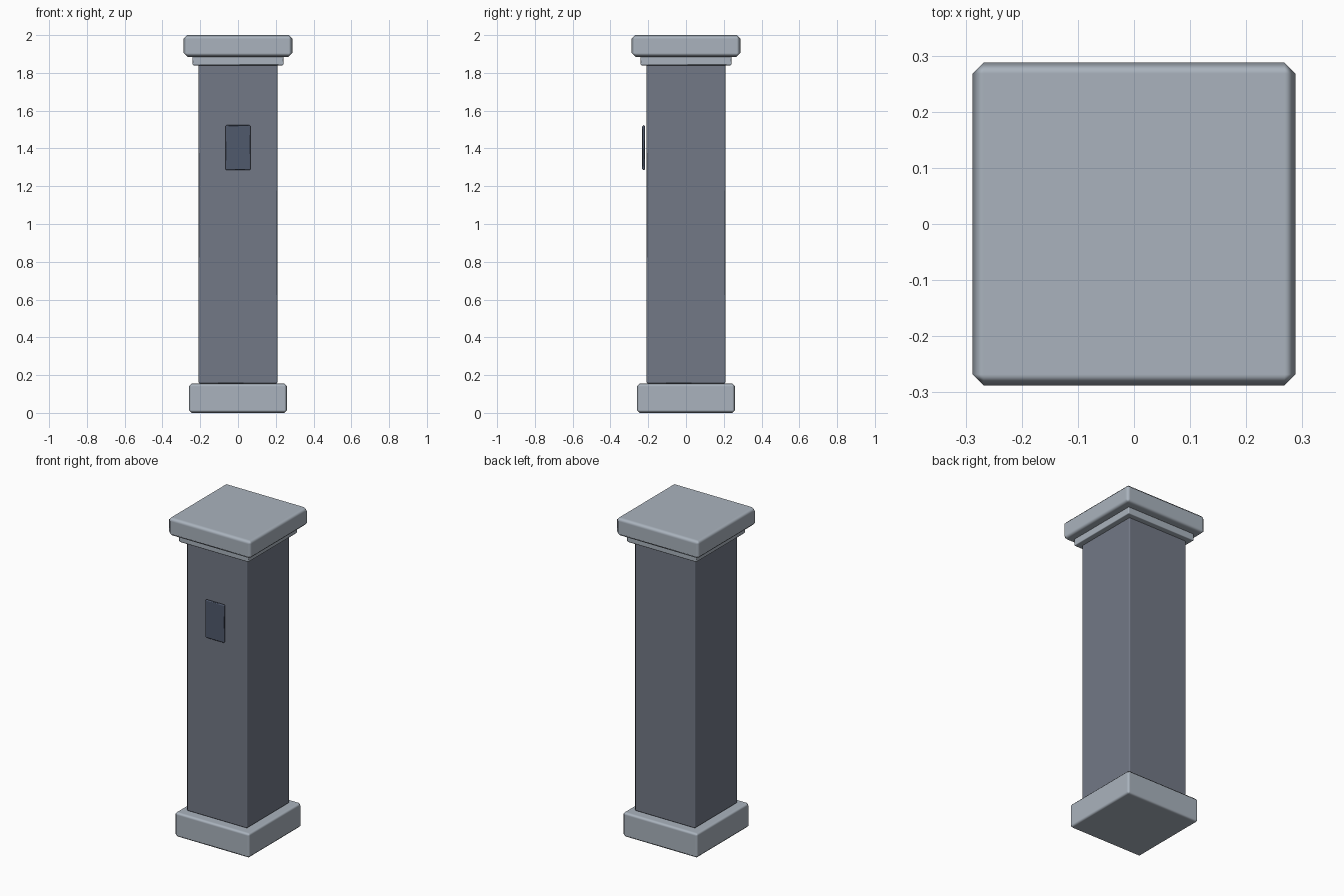
import bpy

if "Cube" in bpy.data.objects:
    bpy.data.objects.remove(bpy.data.objects["Cube"])


def material(name, rgb):
    m = bpy.data.materials.new(name)
    m.diffuse_color = (*rgb, 1)
    m.use_nodes = True
    m.node_tree.nodes["Principled BSDF"].inputs["Base Color"].default_value = m.diffuse_color
    return m


light_stone = material("light_stone", (0.40, 0.45, 0.51))
dark_stone = material("dark_stone", (0.17, 0.19, 0.24))
plate_metal = material("plate_metal", (0.08, 0.10, 0.15))


def block(name, half_x, y0, y1, z0, z1, bevel, mat):
    """Box with a single soft chamfer on every edge."""
    bpy.ops.mesh.primitive_cube_add(size=1, location=(0, (y0 + y1) / 2, (z0 + z1) / 2))
    ob = bpy.context.object
    ob.name = name
    ob.scale = (2 * half_x, y1 - y0, z1 - z0)
    bpy.ops.object.transform_apply(location=False, rotation=False, scale=True)
    ob.data.materials.append(mat)
    bpy.ops.object.shade_smooth()
    mod = ob.modifiers.new("chamfer", "BEVEL")
    mod.width = bevel
    mod.segments = 1
    mod.harden_normals = True
    return ob


# Square stacked parts: name, half width, bottom, top, chamfer, material
for name, h, z0, z1, bevel, mat in (
    ("base", 0.26, 0.0, 0.155, 0.015, light_stone),
    ("shaft", 0.21, 0.155, 1.845, 0.008, dark_stone),
    ("collar", 0.242, 1.84, 1.887, 0.006, light_stone),
    ("cap", 0.288, 1.885, 2.0, 0.02, light_stone),
):
    block(name, h, -h, h, z0, z1, bevel, mat)

# Small plate standing just off the front face
block("front_plate", 0.067, -0.232, -0.217, 1.285, 1.523, 0.006, plate_metal)
